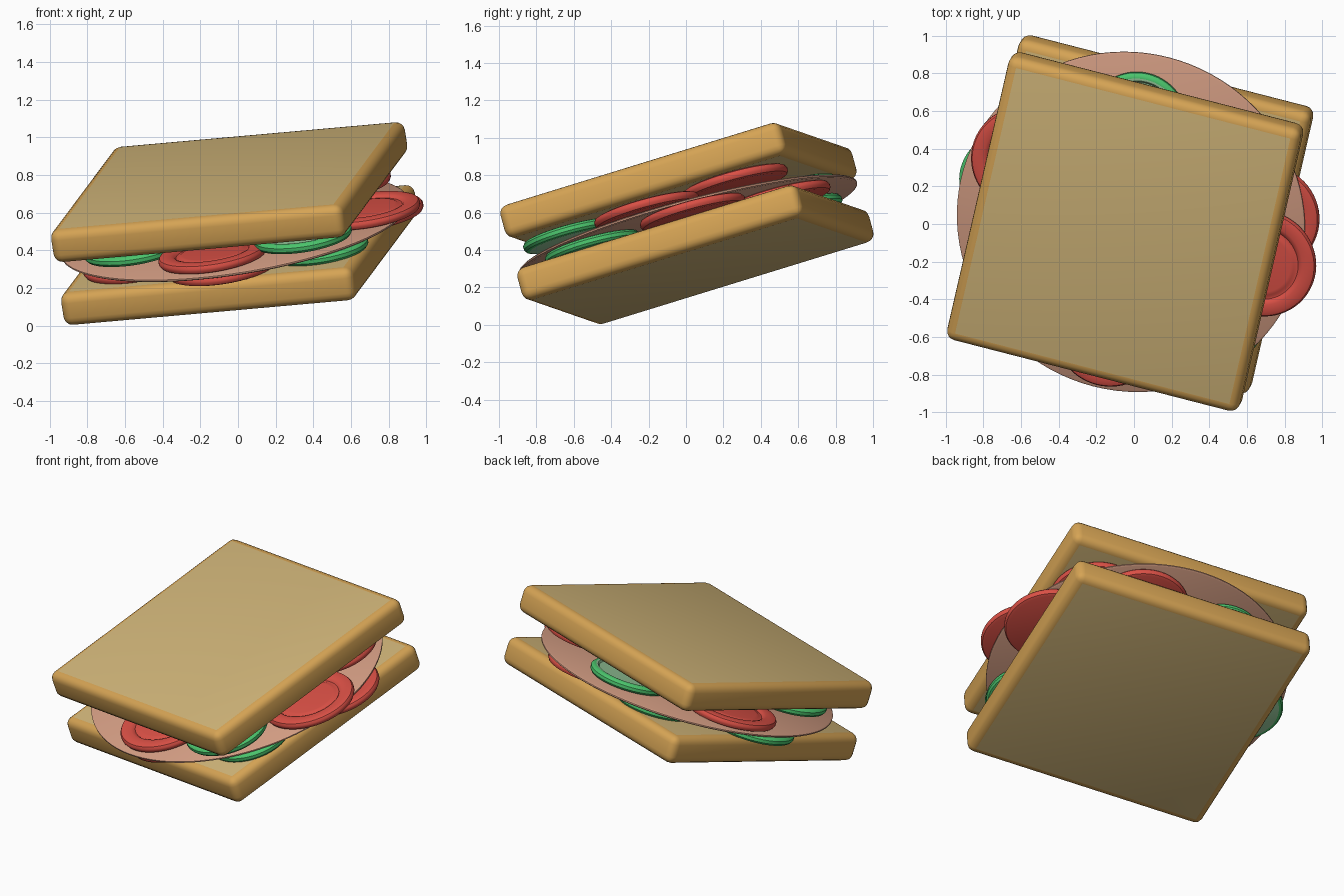
import bpy, bmesh, math
from mathutils import Vector, Matrix

if "Cube" in bpy.data.objects:
    bpy.data.objects.remove(bpy.data.objects["Cube"])

# Tilted frame shared by the whole sandwich
U = Vector((0.965, -0.248, 0.086)).normalized()
N = U.cross(Vector((0.224, 0.93, 0.288))).normalized()
V = N.cross(U)
FRAME = Matrix.Translation((-0.02, 0.005, 0.542)) @ Matrix((U, V, N)).transposed().to_4x4()


def material(name, rgb):
    m = bpy.data.materials.new(name)
    m.diffuse_color = (*rgb, 1)
    m.use_nodes = True
    m.node_tree.nodes["Principled BSDF"].inputs["Base Color"].default_value = m.diffuse_color
    return m


CRUST = material("crust", (0.67, 0.37, 0.09))
CRUMB = material("crumb", (0.63, 0.46, 0.19))
MEAT = material("meat", (0.66, 0.34, 0.23))
RED = material("tomato_red", (0.70, 0.08, 0.06))
GREEN = material("rind_green", (0.07, 0.55, 0.15))
PALE = material("pale_green", (0.32, 0.60, 0.34))


def finish(bm, name, mats, loc):
    bmesh.ops.recalc_face_normals(bm, faces=bm.faces)
    mesh = bpy.data.meshes.new(name)
    bm.to_mesh(mesh)
    bm.free()
    for m in mats:
        mesh.materials.append(m)
    ob = bpy.data.objects.new(name, mesh)
    bpy.context.collection.objects.link(ob)
    ob.matrix_world = FRAME @ Matrix.Translation(loc)
    bpy.ops.object.select_all(action='DESELECT')
    ob.select_set(True)
    bpy.context.view_layer.objects.active = ob
    bpy.ops.object.shade_smooth_by_angle(angle=math.radians(35))
    return ob


def bread(name, h, size=1.61, thick=0.182):
    bm = bmesh.new()
    bmesh.ops.create_cube(bm, size=1)
    bmesh.ops.scale(bm, vec=(size, size, thick), verts=bm.verts)
    bmesh.ops.bevel(bm, geom=bm.edges[:], offset=0.05, segments=4,
                    profile=0.5, affect='EDGES')
    bm.normal_update()
    for f in bm.faces:
        f.material_index = int(abs(f.normal.z) > 0.999)
    finish(bm, name, (CRUST, CRUMB), (0, 0, h))


def lathe(name, profile, mats, loc, inner=0.0, steps=64):
    # revolve a profile of (radius, height) points, both ends capped
    bm = bmesh.new()
    rings = [[bm.verts.new((r * math.cos(2 * math.pi * i / steps),
                            r * math.sin(2 * math.pi * i / steps), z))
              for i in range(steps)] for r, z in profile]
    for a, b in zip(rings, rings[1:]):
        for i in range(steps):
            j = (i + 1) % steps
            bm.faces.new((a[i], a[j], b[j], b[i]))
    bm.faces.new(rings[0])
    bm.faces.new(rings[-1])
    for f in bm.faces:
        if max(v.co.xy.length for v in f.verts) < inner:
            f.material_index = 1
    finish(bm, name, mats, loc)


# Bread slices
bread("bottom_bread", -0.175)
bread("top_bread", 0.175)

# Round slice of meat
lathe("meat_slice", [(0.925, -0.01), (0.935, -0.004), (0.935, 0.004), (0.925, 0.01)],
      (MEAT,), (0, 0, -0.025), steps=96)

# Tomato: rounded rim with a ring groove on top
TOMATO = [(0.265, 0), (0.282, 0.006), (0.29, 0.02), (0.29, 0.034), (0.282, 0.047),
          (0.265, 0.053), (0.222, 0.053), (0.205, 0.047), (0.195, 0.036),
          (0.182, 0.036), (0.172, 0.042), (0.155, 0.044)]
# Cucumber: green rind around a slightly sunken pale face
CUCUMBER = [(0.235, 0), (0.252, 0.005), (0.262, 0.018), (0.262, 0.038),
            (0.252, 0.05), (0.235, 0.055), (0.222, 0.053), (0.212, 0.043)]


def slices(layer, items):
    for n, (kind, x, y, z) in enumerate(items, 1):
        if kind == "r":
            lathe(f"{layer}_tomato_{n}", TOMATO, (RED,), (x, y, z))
        else:
            lathe(f"{layer}_cucumber_{n}", CUCUMBER, (GREEN, PALE), (x, y, z), 0.236)


# Ring of slices above and below the meat
slices("upper", [("r", 0.735, -0.03, -0.012), ("r", 0.48, 0.42, 0.03),
                 ("g", -0.08, 0.57, -0.012), ("r", -0.62, 0.2, -0.010),
                 ("g", -0.46, -0.42, 0.0), ("r", 0.02, -0.62, -0.014),
                 ("g", 0.5, -0.52, 0.015)])
slices("lower", [("r", 0.69, 0.2, -0.087), ("r", 0.25, 0.57, -0.087),
                 ("g", -0.3, 0.52, -0.089), ("g", -0.69, 0.04, -0.089),
                 ("r", -0.45, -0.42, -0.087), ("r", 0.06, -0.61, -0.087),
                 ("g", 0.55, -0.41, -0.089)])
